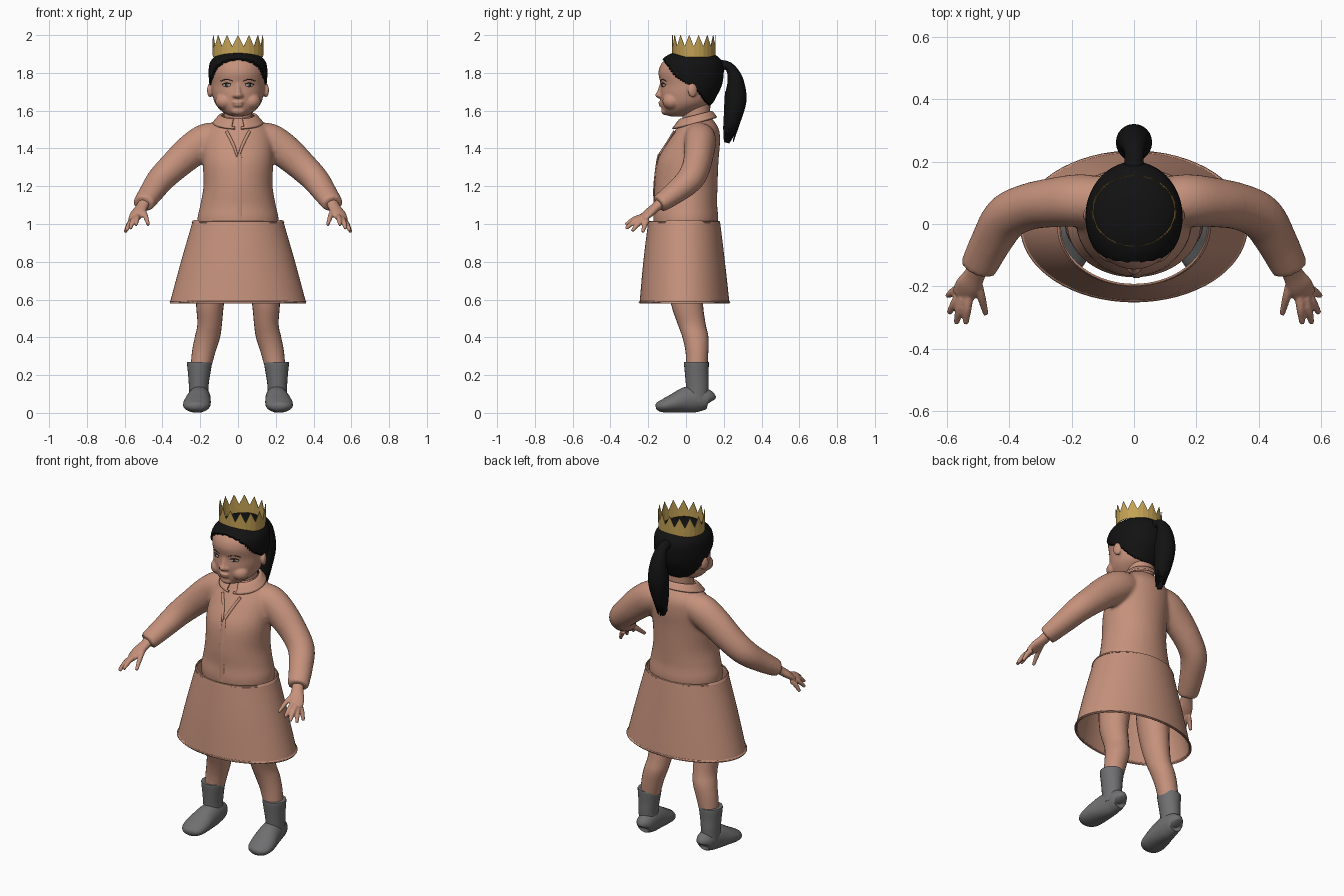
import bpy, bmesh, math, random
from mathutils import Vector, Matrix

random.seed(4)
if "Cube" in bpy.data.objects:
    bpy.data.objects.remove(bpy.data.objects["Cube"])


def material(name, rgb, rough=0.7):
    m = bpy.data.materials.new(name)
    m.use_nodes = True
    m.diffuse_color = (*rgb, 1)
    b = m.node_tree.nodes["Principled BSDF"]
    b.inputs["Base Color"].default_value = (*rgb, 1)
    b.inputs["Roughness"].default_value = rough
    return m


PEACH = material("peach", (0.56, 0.285, 0.2))
BLACK = material("hair black", (0.006, 0.006, 0.006))
GREY = material("shoe grey", (0.16, 0.16, 0.165))
GOLD = material("gold", (0.55, 0.36, 0.09))
WHITE = material("eye white", (0.42, 0.38, 0.36))
BROWN = material("dark brown", (0.04, 0.025, 0.02))
X, Z = Vector((1, 0, 0)), Vector((0, 0, 1))


def smooth_rows(rows, steps):
    """Catmull-Rom resampling of rows of numbers."""
    out = []
    for i in range(len(rows) - 1):
        a, b, c, d = (rows[min(max(i + k, 0), len(rows) - 1)] for k in (-1, 0, 1, 2))
        for s in range(steps):
            t = s / steps
            out.append([q + t / 2 * (r - p + t * (2*p - 5*q + 4*r - w + t * (3*(q - r) + w - p)))
                        for p, q, r, w in zip(a, b, c, d)])
    return out + [list(rows[-1])]


def tube(bm, rows, flat=False, ref=X, n=24, steps=4, cap=True):
    """Loft elliptical rings (x, y, z, radius a, radius b) along a path."""
    rows = smooth_rows(rows, steps)
    pts = [Vector(r[:3]) for r in rows]
    rings = []
    for i, r in enumerate(rows):
        t = Z if flat else (pts[min(i + 1, len(pts) - 1)] - pts[max(i - 1, 0)]).normalized()
        u = (ref - t * t.dot(ref)).normalized()
        v = t.cross(u)
        rings.append([bm.verts.new(pts[i] + u * (max(r[3], .002) * math.cos(a)) + v * (max(r[4], .002) * math.sin(a)))
                      for a in (math.tau * k / n for k in range(n))])
    for p, q in zip(rings, rings[1:]):
        for k in range(n):
            bm.faces.new((p[k], p[(k + 1) % n], q[(k + 1) % n], q[k]))
    if cap:
        bm.faces.new(rings[0])
        bm.faces.new(rings[-1])


def blob(bm, loc, size, turn=0):
    m = Matrix.Translation(loc) @ Matrix.Rotation(turn, 4, 'Z') @ Matrix.Diagonal((*size, 1))
    bmesh.ops.create_uvsphere(bm, u_segments=20, v_segments=12, radius=1, matrix=m)


def finish(bm, name, mat, voxel=0, relax=0, mirror=False, thick=0, smooth=True):
    bmesh.ops.recalc_face_normals(bm, faces=bm.faces)
    me = bpy.data.meshes.new(name)
    bm.to_mesh(me)
    bm.free()
    ob = bpy.data.objects.new(name, me)
    bpy.context.scene.collection.objects.link(ob)
    me.materials.append(mat)
    if smooth:
        bpy.ops.object.select_all(action='DESELECT')
        ob.select_set(True)
        bpy.context.view_layer.objects.active = ob
        bpy.ops.object.shade_smooth_by_angle(angle=math.radians(50))
    if voxel:
        m = ob.modifiers.new("Blend", 'REMESH')
        m.mode, m.voxel_size, m.use_smooth_shade = 'VOXEL', voxel, True
        m = ob.modifiers.new("Relax", 'SMOOTH')
        m.factor, m.iterations = 0.5, relax
    if thick:
        m = ob.modifiers.new("Thickness", 'SOLIDIFY')
        m.thickness, m.offset = thick, -1
    if mirror:
        ob.modifiers.new("Mirror", 'MIRROR')
    return ob


def make(name, mat, rows, **kw):
    opts = {k: kw.pop(k) for k in ("flat", "ref", "n", "steps", "cap") if k in kw}
    bm = bmesh.new()
    tube(bm, rows, **opts)
    return finish(bm, name, mat, **kw)


# Shirt: trunk and both sleeves blended into one skin
trunk = [(0, .01, .78, .11, .09), (0, 0, .84, .17, .13), (0, 0, 1, .215, .17), (0, 0, 1.1, .2, .165),
         (0, 0, 1.2, .183, .167), (0, .01, 1.33, .187, .162), (0, .04, 1.43, .185, .14),
         (0, .06, 1.5, .165, .115), (0, .06, 1.55, .11, .085), (0, .06, 1.57, .08, .07)]
sleeve = [(.1, .07, 1.46, .08, .08), (.17, .075, 1.44, .092, .085), (.25, .07, 1.385, .09, .08),
          (.34, .055, 1.305, .08, .075), (.41, .02, 1.235, .072, .074), (.46, -.06, 1.165, .06, .066),
          (.495, -.13, 1.115, .05, .06), (.502, -.145, 1.105, .047, .057)]
bm = bmesh.new()
tube(bm, trunk, flat=True, n=40)
for s in (1, -1):
    tube(bm, [(s * r[0], *r[1:]) for r in sleeve], ref=Z)
finish(bm, "shirt", PEACH, voxel=.011, relax=5)

# Collar band, open at the front and dipping forward
bm = bmesh.new()
tube(bm, [(0, .055, 1.575, .085, .077), (0, .05, 1.578, .1, .09), (0, .045, 1.54, .135, .12)],
     flat=True, n=48, cap=False)
gap = [f for f in bm.faces if f.calc_center_median().y < 0 and abs(f.calc_center_median().x) < .025]
bmesh.ops.delete(bm, geom=gap, context='FACES')
for v in bm.verts:
    v.co.z += .25 * (v.co.y - .06)
finish(bm, "collar", PEACH, thick=.01)

# Button strip and lapel edges
make("button_strip", PEACH, [(.008, -.168, 1.0, .014, .005), (.008, -.167, 1.1, .014, .005),
     (.008, -.168, 1.2, .014, .005), (.008, -.153, 1.33, .014, .005), (.006, -.142, 1.37, .01, .005)], n=8)
make("lapel_edge", PEACH, [(.004, -.147, 1.36, .006, .006), (.025, -.105, 1.42, .008, .007),
     (.06, -.062, 1.49, .008, .007)], n=8, mirror=True)

# Skirt: hollow flared shell with rounded hems
make("skirt", PEACH, [(0, -.008, .592, .35, .228), (0, -.008, .585, .358, .236), (0, -.008, .6, .356, .236),
     (0, -.01, .8, .302, .216), (0, -.01, .99, .247, .193), (0, -.01, 1.013, .241, .188),
     (0, -.01, 1.015, .234, .182)], flat=True, n=64, cap=False, thick=.007)

# Legs, socks and shoes
make("legs", PEACH, [(.12, .01, .9, .09, .1), (.135, 0, .72, .085, .095), (.148, .005, .58, .074, .085),
     (.15, .03, .47, .065, .074), (.162, .05, .4, .067, .069), (.182, .058, .32, .062, .06),
     (.2, .057, .22, .052, .055)], flat=True, mirror=True)
make("socks", GREY, [(.208, .06, .06, .05, .055), (.208, .06, .14, .052, .06), (.206, .057, .2, .058, .062),
     (.204, .055, .262, .066, .066), (.204, .055, .27, .063, .063)], flat=True, mirror=True)
bm = bmesh.new()
tube(bm, [(.2, .133, .06, .02, .025), (.2, .12, .07, .045, .05), (.202, .06, .075, .056, .07),
          (.208, 0, .068, .064, .068), (.216, -.06, .052, .072, .052), (.222, -.115, .038, .068, .037),
          (.224, -.148, .034, .045, .024), (.224, -.16, .032, .015, .01)])
for v in bm.verts:
    v.co.z = max(v.co.z, 0)
finish(bm, "shoes", GREY, mirror=True)

# Hands: palm with spread fingers
bm = bmesh.new()
tube(bm, [(.495, -.13, 1.115, .028, .032), (.512, -.165, 1.085, .024, .034),
          (.532, -.2, 1.055, .022, .042), (.552, -.232, 1.025, .014, .036)], ref=Z)
fingers = [((.53, -.23, 1.04), (.54, -.32, .995)), ((.55, -.235, 1.03), (.57, -.318, .975)),
           ((.558, -.225, 1.02), (.593, -.285, .962)), ((.56, -.205, 1.02), (.598, -.23, .955)),
           ((.505, -.175, 1.075), (.475, -.29, .995))]
for a, b in fingers:
    mid = [(p + q) / 2 for p, q in zip(a, b)]
    mid[2] += .008
    tube(bm, [(*a, .015, .015), (*mid, .014, .014), (*b, .009, .009)], n=12, ref=Z)
finish(bm, "hands", PEACH, voxel=.005, relax=3, mirror=True)

# Neck and head with facial forms blended in
make("neck", PEACH, [(0, .055, 1.48, .085, .08), (0, .055, 1.56, .075, .073), (0, .05, 1.68, .08, .08)], flat=True)
profile = [(1.57, -.085, -.01, .03), (1.58, -.108, .03, .06), (1.605, -.125, .08, .095), (1.64, -.133, .13, .122),
           (1.69, -.137, .16, .137), (1.74, -.135, .182, .143), (1.8, -.146, .19, .147),
           (1.85, -.13, .183, .139), (1.885, -.09, .15, .108), (1.905, -.035, .095, .06), (1.91, .01, .05, .02)]
skull = [(0, (f + b) / 2, z, rx, (b - f) / 2) for z, f, b, rx in profile]
bm = bmesh.new()
tube(bm, skull, flat=True, n=40)
tube(bm, [(0, -.122, 1.76, .012, .012), (0, -.135, 1.715, .013, .012), (0, -.145, 1.685, .018, .014)], n=12)
blob(bm, (0, -.142, 1.683), (.022, .021, .017))
blob(bm, (0, -.133, 1.643), (.03, .014, .007))
blob(bm, (0, -.13, 1.628), (.026, .014, .008))
blob(bm, (0, -.105, 1.598), (.04, .027, .022))
for s in (1, -1):
    blob(bm, (s * .016, -.136, 1.679), (.014, .014, .012))
    blob(bm, (s * .068, -.075, 1.65), (.052, .05, .045))
    blob(bm, (s * .148, .035, 1.708), (.014, .026, .038), s * .35)
finish(bm, "head", PEACH, voxel=.006, relax=3)

# Eyes and brows
for name, mat, size, out in (("eye_whites", WHITE, (.024, .006, .009), 0), ("irises", BROWN, (.009, .006, .0085), .002)):
    bm = bmesh.new()
    blob(bm, (.06 + out / 2, -.1205 - out, 1.735), size, .47)
    finish(bm, name, mat, mirror=True)
make("upper_lashes", BROWN, [(.036, -.131, 1.74, .002, .002), (.06, -.124, 1.746, .003, .003),
     (.084, -.107, 1.738, .002, .002)], n=8, ref=Z, mirror=True)
make("brows", BROWN, [(.03, -.135, 1.757, .002, .002), (.06, -.125, 1.766, .003, .003),
     (.092, -.105, 1.756, .002, .002)], n=8, ref=Z, mirror=True)

# Hair cap: skull form that dives under the skin below the hairline
hairline = [(-.3, 1.885), (-.12, 1.87), (-.06, 1.78), (0, 1.745), (.05, 1.71), (.1, 1.645), (.14, 1.615), (.5, 1.615)]


def hair_edge(y):
    for (a, p), (b, q) in zip(hairline, hairline[1:]):
        if y <= b:
            return p + (q - p) * (y - a) / (b - a)


bm = bmesh.new()
tube(bm, skull, flat=True, n=80, steps=8)
core = Vector((0, .025, 1.74))
for v in bm.verts:
    v.co = core + (v.co - core) * (1.06 if v.co.z > hair_edge(v.co.y) else .9)
finish(bm, "hair_cap", BLACK)

# Ponytail with loose strands
tail = [(0, .17, 1.84, .035, .03), (0, .225, 1.835, .03, .024), (0, .26, 1.77, .045, .04), (0, .263, 1.67, .058, .058),
        (0, .25, 1.58, .052, .05), (0, .232, 1.5, .035, .036), (0, .215, 1.43, .012, .014)]
bm = bmesh.new()
tube(bm, tail)
for i in range(14):
    a = math.tau * i / 14
    cx, cy = math.cos(a), math.sin(a)
    tube(bm, [(.04 * cx, .262 + .045 * cy, 1.7, .012, .012), (.042 * cx, .25 + .04 * cy, 1.58, .01, .01),
              (.025 * cx, .225 + .025 * cy, 1.43 + random.random() * .06, .002, .002)], n=8)
finish(bm, "ponytail", BLACK)

# Crown: thin band with pointed tips
bm = bmesh.new()
tips, low, high = 14, [], []
for i in range(tips * 2):
    a = math.tau * i / (tips * 2) - math.pi / 2
    x, y = .136 * math.cos(a), .042 + .115 * math.sin(a)
    low.append(bm.verts.new((x * .98, y, 1.885)))
    high.append(bm.verts.new((x, y, 1.94 if i % 2 else 2.0)))
for i in range(tips * 2):
    j = (i + 1) % (tips * 2)
    bm.faces.new((low[i], low[j], high[j], high[i]))
finish(bm, "crown", GOLD, thick=.003, smooth=False)
